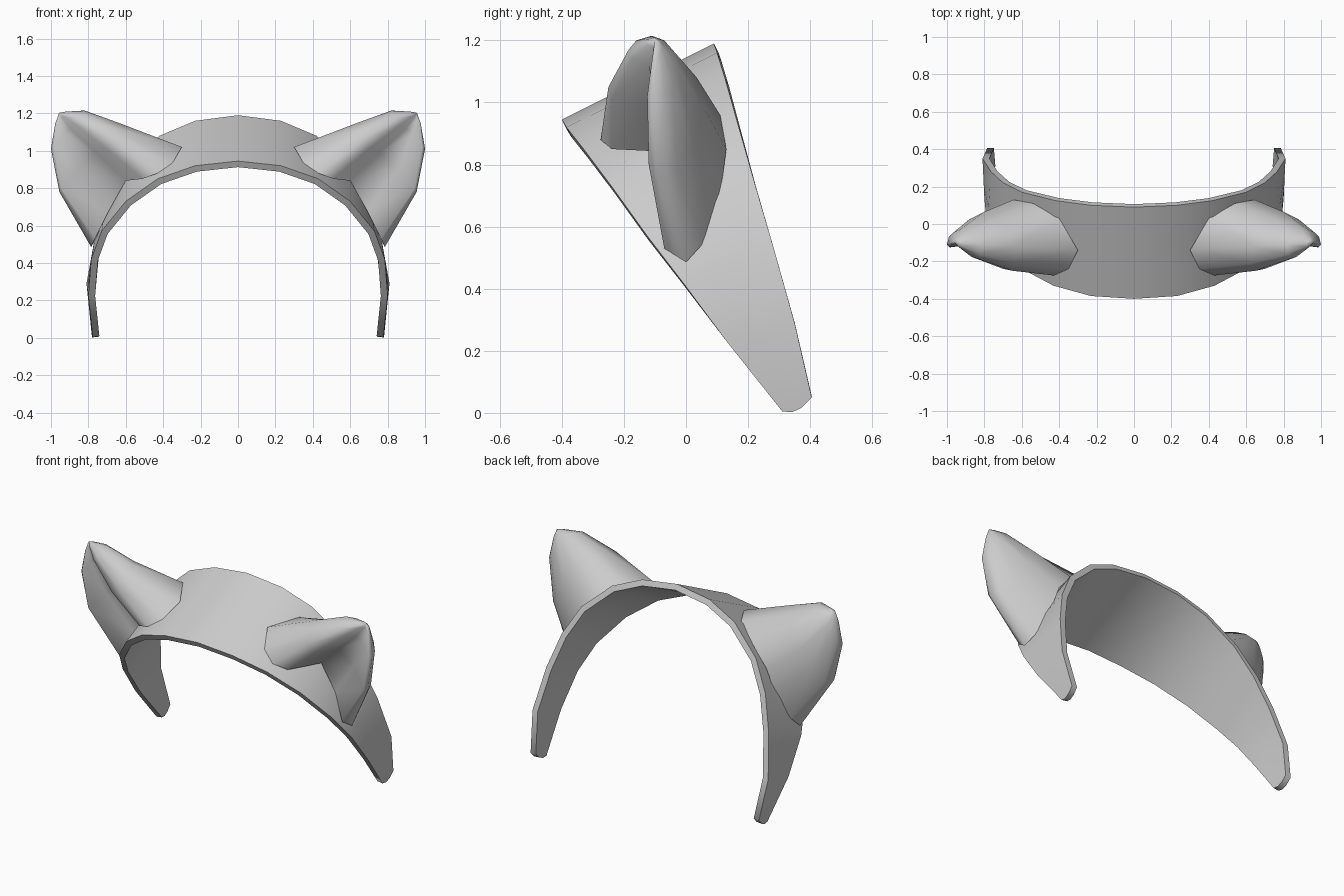
import bpy, bmesh
from mathutils import Vector

if "Cube" in bpy.data.objects:
    bpy.data.objects.remove(bpy.data.objects["Cube"])


def outward(bm):
    bmesh.ops.recalc_face_normals(bm, faces=bm.faces)
    bm.normal_update()
    if max(bm.faces, key=lambda f: f.calc_center_median().z).normal.z < 0:
        bmesh.ops.reverse_faces(bm, faces=bm.faces)


def finish(name, bm):
    mesh = bpy.data.meshes.new(name)
    bm.to_mesh(mesh)
    bm.free()
    ob = bpy.data.objects.new(name, mesh)
    bpy.context.collection.objects.link(ob)
    bpy.ops.object.select_all(action='DESELECT')
    ob.select_set(True)
    bpy.context.view_layer.objects.active = ob
    return ob


def bridge(bm, rows, closed):
    for a, b in zip(rows, rows[1:]):
        n = len(a)
        for i in range(n if closed else n - 1):
            j = (i + 1) % n
            bm.faces.new((a[i], a[j], b[j], b[i]))


# Headband: front and back edges of one half, from the crown to the tip
front = [(0, -.40, .945), (.23, -.385, .92), (.43, -.33, .85), (.60, -.24, .73),
         (.73, -.125, .57), (.785, -.01, .42), (.80, .135, .225), (.777, .31, .005)]
back = [(0, .09, 1.19), (.23, .10, 1.16), (.42, .125, 1.08), (.60, .17, .92),
        (.70, .22, .745), (.765, .28, .54), (.81, .35, .29), (.785, .405, .05)]
COLS = 4
half = []
for f, b in zip(front, back):
    half.append([Vector(f).lerp(Vector(b), i / (COLS - 1)) for i in range(COLS)])
for p in half[-1][1:-1]:          # rounded tip
    p.z -= .018
mirror = [[Vector((-p.x, p.y, p.z)) for p in row] for row in half[:0:-1]]
bm = bmesh.new()
rows = [[bm.verts.new(p) for p in row] for row in mirror + half]
bridge(bm, rows, False)
outward(bm)
band = finish("headband", bm)
sol = band.modifiers.new("thickness", 'SOLIDIFY')
sol.thickness = .036
sol.offset = -1
sol.use_even_offset = True
bpy.ops.object.modifier_apply(modifier=sol.name)
bpy.ops.object.shade_smooth_by_angle(angle=1.0)

# Ear: folded cone, rings run inner end, front flap, hollow, outer edge, back
base = [(.30, -.14, 1.02), (.35, -.24, .935), (.43, -.275, .88), (.51, -.24, .85),
        (.60, -.04, .84), (.69, -.03, .68), (.765, -.07, .53), (.785, 0, .485),
        (.755, .05, .54), (.69, .11, .70), (.645, .13, .85), (.54, .11, .96),
        (.40, .03, 1.045)]
middle = [(.64, -.12, 1.15), (.63, -.21, 1.11), (.65, -.25, 1.05), (.70, -.24, 1.01),
          (.76, -.09, .99), (.85, -.08, .90), (.945, -.12, .80), (.955, -.09, .78),
          (.935, -.03, .79), (.88, .025, .86), (.80, .065, .97), (.74, .035, 1.08),
          (.69, -.04, 1.13)]
upper = [(.82, -.11, 1.215), (.82, -.16, 1.20), (.84, -.185, 1.17), (.87, -.175, 1.14),
         (.90, -.12, 1.12), (.93, -.115, 1.09), (.985, -.125, 1.02), (1.0, -.11, 1.01),
         (.99, -.07, 1.03), (.965, -.045, 1.07), (.93, -.03, 1.12), (.90, -.035, 1.16),
         (.86, -.07, 1.20)]
centre = Vector((.967, -.10, 1.207))
tip = [Vector(p).lerp(centre, .68) for p in upper]
bm = bmesh.new()
rings = [[bm.verts.new(p) for p in ring] for ring in (base, middle, upper, tip)]
bridge(bm, rings, True)
apex = bm.verts.new((.957, -.10, 1.203))
for i in range(len(tip)):
    bm.faces.new((rings[-1][i], rings[-1][(i + 1) % len(tip)], apex))
outward(bm)
ears = finish("ears", bm)
bpy.ops.object.shade_smooth_by_angle(angle=2.2)
mir = ears.modifiers.new("other_side", 'MIRROR')
mir.use_axis[0] = True
mir.use_mirror_merge = False
